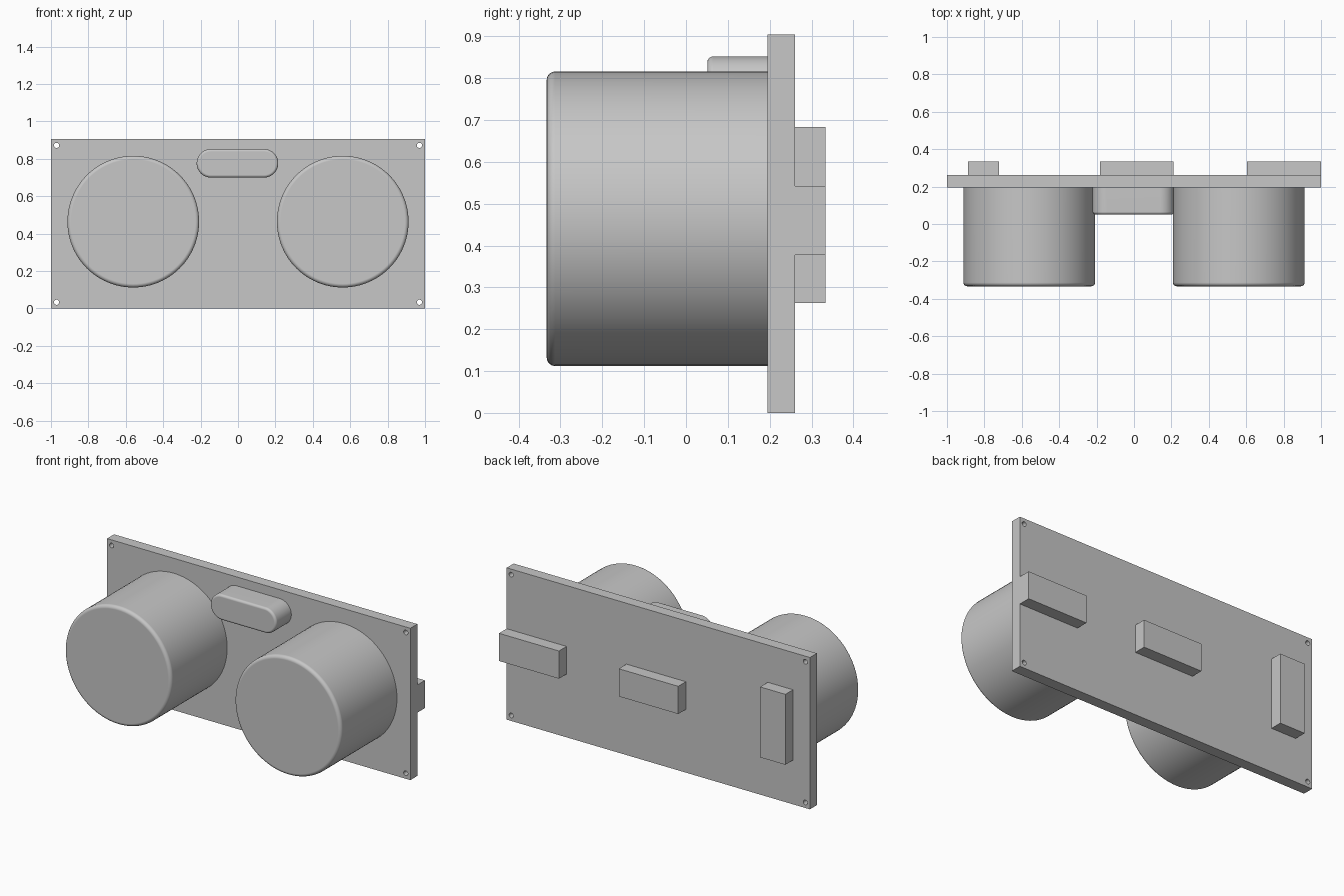
import bpy, bmesh
from math import cos, sin, pi, radians
from mathutils import Vector

cube = bpy.data.objects.get("Cube")
if cube:
    bpy.data.objects.remove(cube, do_unlink=True)

# Single grey material
grey = bpy.data.materials.new("plain grey")
grey.use_nodes = True
colour = (0.57, 0.57, 0.57, 1)
grey.diffuse_color = colour
grey.node_tree.nodes["Principled BSDF"].inputs["Base Color"].default_value = colour


def slot_outline(cx, cz, radius, half_straight=0.0, sides=96):
    """Circle, or a rounded slot when half_straight is above zero."""
    points = []
    for side in (1, -1):
        for i in range(sides // 2 + (half_straight > 0)):
            a = -pi / 2 + 2 * pi * i / sides
            points.append((cx + side * (half_straight + radius * cos(a)),
                           cz + side * radius * sin(a)))
    return points


def box_outline(x0, x1, z0, z1):
    return [(x0, z0), (x1, z0), (x1, z1), (x0, z1)]


def prism(name, outlines, y0, y1, rim=0.0):
    """Extrude outlines from y0 back to y1, rounding the front rim."""
    bm = bmesh.new()
    for outline in outlines:
        front = bm.faces.new([bm.verts.new((x, y0, z)) for x, z in outline])
        grown = bmesh.ops.extrude_face_region(bm, geom=[front], use_keep_orig=True)
        moved = [v for v in grown["geom"] if isinstance(v, bmesh.types.BMVert)]
        bmesh.ops.translate(bm, verts=moved, vec=Vector((0, y1 - y0, 0)))
        if rim:
            bmesh.ops.bevel(bm, geom=list(front.edges), offset=rim, segments=5,
                            profile=0.5, affect='EDGES')
    bmesh.ops.recalc_face_normals(bm, faces=bm.faces)
    mesh = bpy.data.meshes.new(name)
    bm.to_mesh(mesh)
    bm.free()
    mesh.materials.append(grey)
    obj = bpy.data.objects.new(name, mesh)
    bpy.context.collection.objects.link(obj)
    return obj


def select_only(obj):
    bpy.ops.object.select_all(action='DESELECT')
    obj.select_set(True)
    bpy.context.view_layer.objects.active = obj


def smooth(obj):
    select_only(obj)
    bpy.ops.object.shade_smooth_by_angle(angle=radians(35))
    weighted = obj.modifiers.new("flat caps", 'WEIGHTED_NORMAL')
    weighted.keep_sharp = True


PLATE_FRONT, PLATE_BACK = 0.195, 0.261

# Mounting plate with four corner screw holes
plate = prism("mounting_plate", [box_outline(-1, 1, 0, 0.905)], PLATE_FRONT, PLATE_BACK)
holes = [slot_outline(x, z, 0.014, sides=24) for x in (-0.97, 0.97) for z in (0.033, 0.872)]
cutter = prism("screw_hole_cutter", holes, PLATE_FRONT - 0.1, PLATE_BACK + 0.1)
cutter.hide_render = True
cut = plate.modifiers.new("screw holes", 'BOOLEAN')
cut.operation = 'DIFFERENCE'
cut.solver = 'EXACT'
cut.object = cutter
select_only(plate)
bpy.ops.object.modifier_apply(modifier=cut.name)
bpy.data.objects.remove(cutter, do_unlink=True)
bpy.ops.object.shade_smooth_by_angle(angle=radians(35))

# Two large round housings on the front
for side, x in (("right", -0.56), ("left", 0.56)):
    smooth(prism(side + "_round_housing", [slot_outline(x, 0.464, 0.352)],
                 -0.333, PLATE_FRONT + 0.005, rim=0.02))

# Rounded slot-shaped housing between them
smooth(prism("slot_housing", [slot_outline(-0.003, 0.776, 0.076, 0.142)],
             0.051, PLATE_FRONT + 0.005, rim=0.014))

# Connector blocks on the back
for name, box in (("upright_connector", (-0.888, -0.722, 0.263, 0.683)),
                  ("centre_connector", (-0.182, 0.21, 0.377, 0.542)),
                  ("edge_connector", (0.605, 1.0, 0.377, 0.542))):
    prism(name, [box_outline(*box)], PLATE_BACK - 0.005, 0.333)
